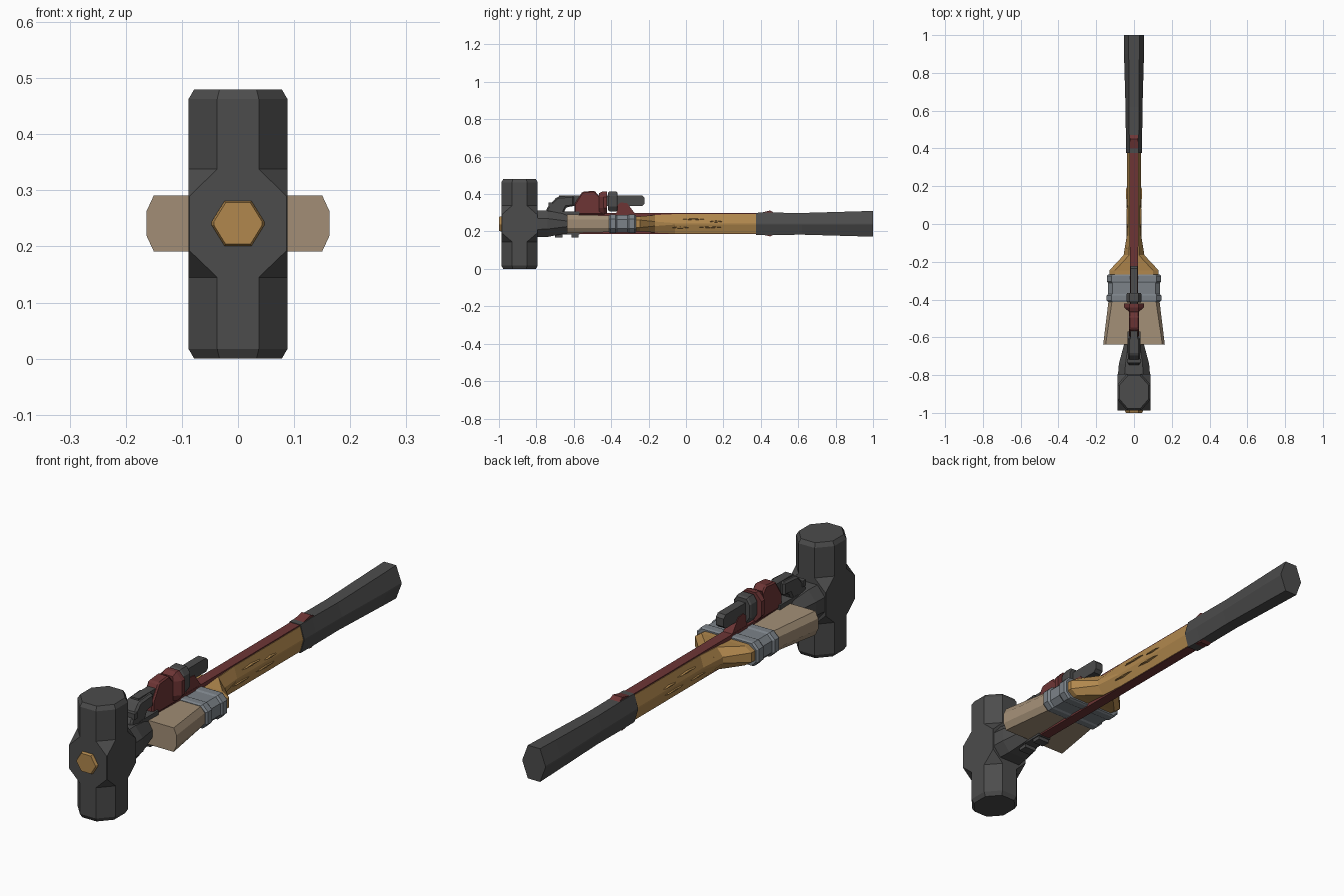
import bpy, bmesh, math
from mathutils import Vector

CZ = 0.241  # height of the shaft axis


def mat(name, rgb):
    m = bpy.data.materials.new(name)
    m.diffuse_color = (*rgb, 1)
    return m


DARK = mat("dark iron", (0.072, 0.072, 0.072))
GOLD = mat("golden wood", (0.44, 0.245, 0.075))
TAN = mat("tan bristle", (0.36, 0.27, 0.18))
RED = mat("dull red", (0.155, 0.036, 0.036))
STEEL = mat("steel", (0.20, 0.225, 0.25))


def finish(name, bm, material):
    bmesh.ops.remove_doubles(bm, verts=bm.verts, dist=1e-5)
    bmesh.ops.recalc_face_normals(bm, faces=bm.faces)
    me = bpy.data.meshes.new(name)
    bm.to_mesh(me)
    bm.free()
    me.materials.append(material)
    ob = bpy.data.objects.new(name, me)
    bpy.context.collection.objects.link(ob)
    return ob


def loft(name, rings, material):
    """Skin a list of equal-length point rings and cap both ends."""
    bm = bmesh.new()
    vs = [[bm.verts.new(p) for p in r] for r in rings]
    n = len(vs[0])
    for a, b in zip(vs, vs[1:]):
        for i in range(n):
            j = (i + 1) % n
            bm.faces.new((a[i], a[j], b[j], b[i]))
    bm.faces.new(vs[0])
    bm.faces.new(vs[-1])
    return finish(name, bm, material)


def octo(w, e, t, h):
    """Symmetric eight-point outline: sides at +-w (half height e), flats at +-h (half width t)."""
    return [(w, -e), (w, e), (t, h), (-t, h), (-w, e), (-w, -e), (-t, -h), (t, -h)]


def along_y(name, sections, material):
    """Sections are (y, w, e, t, h) along the shaft."""
    return loft(name, [[(x, y, CZ + z) for x, z in octo(w, e, t, h)]
                       for y, w, e, t, h in sections], material)


def plate(name, pts, half, material, bevel=0.0):
    """Side profile in (y, z), extruded to +-half in x."""
    ob = loft(name, [[(s * half, y, z) for y, z in pts] for s in (-1, 1)], material)
    if bevel:
        m = ob.modifiers.new("chamfer", "BEVEL")
        m.width, m.segments, m.limit_method = bevel, 1, "ANGLE"
    return ob


def block(y0, y1, z0, z1):
    return [(y0, z0), (y1, z0), (y1, z1), (y0, z1)]


# Sledge head: octagonal ends, square middle
head = [(0, .078, .036, .033, .087), (.017, .088, .04, .037, .097),
        (.145, .088, .04, .037, .097), (.192, .088, .095, .086, .097),
        (.29, .088, .095, .086, .097), (.338, .088, .04, .037, .097),
        (.463, .088, .04, .037, .097), (.48, .078, .036, .033, .087)]
loft("hammer_head", [[(x, -0.89 + y, z) for x, y in octo(w, e, t, h)]
                     for z, w, e, t, h in head], DARK)

# Neck behind the head
along_y("head_neck", [(-.80, .085, .03, .05, .072), (-.74, .08, .028, .045, .07),
                      (-.635, .052, .015, .03, .05)], DARK)

# Wooden shaft: tip, brush flare and long hexagonal handle
along_y("shaft_tip", [(-1, .043, .003, .022, .037), (-.99, .047, .003, .024, .04),
                      (-.64, .047, .003, .024, .04)], GOLD)
along_y("wooden_handle", [(-.64, .04, .003, .022, .04), (-.42, .05, .003, .022, .04),
                          (-.40, .13, .02, .10, .04), (-.245, .13, .02, .10, .04),
                          (-.165, .055, .012, .026, .047), (-.06, .038, .004, .024, .052),
                          (.40, .038, .003, .024, .052)], GOLD)

# Splintered wood grain on the shaft sides
for s in (-1, 1):
    for y, up, length in ((-.16, .022, .07), (-.03, -.02, .08), (.04, .024, .09),
                          (.13, -.018, .09), (.16, .012, .06)):
        x = s * (.038 - abs(up) * .27)
        pts = [(-length, 0), (0, .007), (length, 0), (0, -.007)]
        loft("wood_splinter", [[(x + s * d, y + a * k, CZ + up + b * k) for a, b in pts]
                               for d, k in ((-.008, 1), (.007, .45))], GOLD)

# Rubber grip
along_y("grip", [(.375, .042, .003, .025, .059), (.45, .043, .003, .025, .060),
                 (.62, .045, .003, .026, .058), (.90, .053, .003, .028, .066),
                 (1.0, .053, .003, .028, .069)], DARK)

# Ferrule with raised bands, then bristles
along_y("ferrule", [(-.412, .138, .024, .115, .046), (-.404, .145, .026, .12, .05),
                    (-.378, .145, .026, .12, .05), (-.370, .137, .024, .115, .046),
                    (-.312, .137, .024, .115, .046), (-.304, .143, .026, .12, .05),
                    (-.275, .143, .026, .12, .05), (-.267, .136, .024, .115, .046)], STEEL)
along_y("bristles", [(-.637, .163, .022, .15, .05), (-.40, .134, .022, .115, .044)], TAN)

# Wrench: red beam running through the shaft, top and bottom edges exposed
plate("wrench_beam", [(-.60, .187), (.39, .187), (.45, .174), (.475, .186),
                      (.475, .298), (.45, .312), (.39, .298), (-.60, .298)], .022, RED)

# Fixed hook jaw and threaded bar
plate("hook_jaw", [(-.75, .29), (-.745, .325), (-.69, .385), (-.60, .392),
                   (-.60, .335), (-.64, .33), (-.66, .29)], .033, DARK, .008)
plate("wrench_bar", [(-.68, .336), (-.235, .336), (-.222, .348), (-.222, .38),
                     (-.235, .393), (-.68, .393)], .018, DARK)
plate("jaw_base", block(-.69, -.57, .285, .308), .034, DARK)
plate("hook_pin", block(-.735, -.715, .33, .355), .038, DARK)

# Red sliding housing, its flange, and the rear support ramp
plate("jaw_housing", [(-.597, .29), (-.597, .345), (-.555, .412), (-.49, .418),
                      (-.455, .38), (-.43, .34), (-.43, .29)], .026, RED, .006)
loft("housing_flange", [[(x, y, .355 + z) for x, z in octo(w, .03, .025, h)]
                        for y, w, h in ((-.465, .026, .05), (-.442, .052, .06),
                                        (-.422, .052, .06))], RED)
plate("rear_support", [(-.372, .29), (-.372, .335), (-.35, .355), (-.315, .352),
                       (-.275, .298), (-.275, .29)], .021, RED)

# Adjusting nut
loft("adjusting_nut", [[(x, y, .361 + z) for x, z in octo(.04 * k, .028 * k, .024 * k, .053 * k)]
                       for y, k in ((-.416, .9), (-.408, 1), (-.374, 1), (-.366, .9))], DARK)

# Lower jaw plate and teeth beneath the neck
plate("lower_jaw", block(-.73, -.57, .183, .205), .03, DARK)
for y0, y1 in ((-.70, -.66), (-.612, -.575)):
    plate("lower_jaw_tooth", block(y0, y1, .168, .20), .026, DARK)
